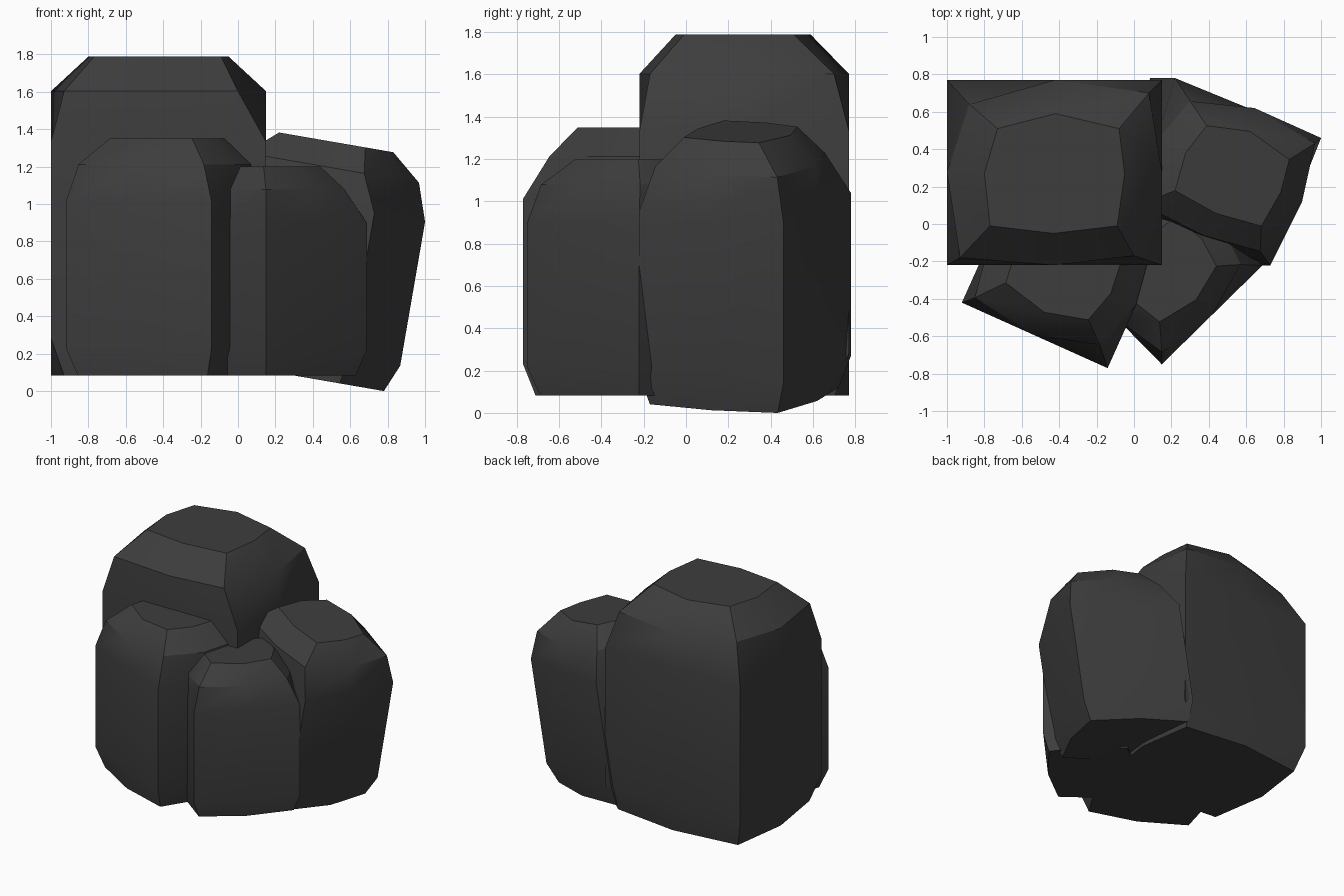
import bpy, bmesh, math
from mathutils import Matrix, Vector

if "Cube" in bpy.data.objects:
    bpy.data.objects.remove(bpy.data.objects["Cube"])

mat = bpy.data.materials.new("dark_stone")
mat.diffuse_color = (0.047, 0.047, 0.047, 1)
mat.use_nodes = True
mat.node_tree.nodes["Principled BSDF"].inputs["Base Color"].default_value = mat.diffuse_color

W, D = 0.575, 0.495          # half width and half depth of the full-size boulder
DIRS = [(1, 0), (1, 1), (0, 1), (-1, 1), (-1, 0), (-1, -1), (0, -1), (1, -1)]


def octagon(insets):
    """Rectangle with edge midpoints; its four corners are pulled inwards."""
    pts = []
    for i, (sx, sy) in enumerate(DIRS):
        ix, iy = insets[i // 2] if i % 2 else (0, 0)
        pts.append((sx * (W - ix), sy * (D - iy)))
    return pts


# Boulder cross-sections from the ground up (corner order: BR, BL, FL, FR)
base = octagon([(.065, .065), (.06, .06), (.07, .045), (.06, .05)])
full = octagon([(0, 0)] * 4)
shoulder = octagon([(.07, .07), (.12, .13), (.07, .04), (.15, .05)])
crown = [(.375, -.005), (.345, .235), (.005, .315), (-.305, .235),
         (-.375, -.005), (-.345, -.285), (-.005, -.325), (.335, -.285)]
SECTIONS = [(0, base), (.20, full), (1.25, full), (1.52, shoulder), (1.705, crown)]


def boulder(name, loc, scale, yaw, tilt=0):
    bm = bmesh.new()
    rings = [[bm.verts.new((x, y, z)) for x, y in pts] for z, pts in SECTIONS]
    for lo, hi in zip(rings, rings[1:]):
        for i in range(8):
            j = (i + 1) % 8
            bm.faces.new((lo[i], lo[j], hi[j], hi[i]))
    bm.faces.new(rings[0][::-1])
    bm.faces.new(rings[-1])
    bmesh.ops.recalc_face_normals(bm, faces=bm.faces)
    me = bpy.data.meshes.new(name)
    bm.to_mesh(me)
    bm.free()
    me.materials.append(mat)
    ob = bpy.data.objects.new(name, me)
    bpy.context.collection.objects.link(ob)
    ob.matrix_world = (Matrix.Translation(Vector(loc))
                       @ Matrix.Rotation(math.radians(tilt), 4, 'Y')
                       @ Matrix.Rotation(math.radians(yaw), 4, 'Z')
                       @ Matrix.Scale(scale, 4))
    bpy.ops.object.select_all(action='DESELECT')
    ob.select_set(True)
    bpy.context.view_layer.objects.active = ob
    bpy.ops.object.shade_smooth_by_angle(angle=math.radians(30))


# One tall boulder with three smaller, turned copies leaning against it
boulder("tall_boulder", (-.425, .275, .083), 1.0, 0)
boulder("front_left_boulder", (-.38, -.26, .083), .743, 155.8)
boulder("front_small_boulder", (.19, -.255, .083), .655, 224.5)
boulder("right_leaning_boulder", (.316, .279, .08), .743, -22, 9.8)
